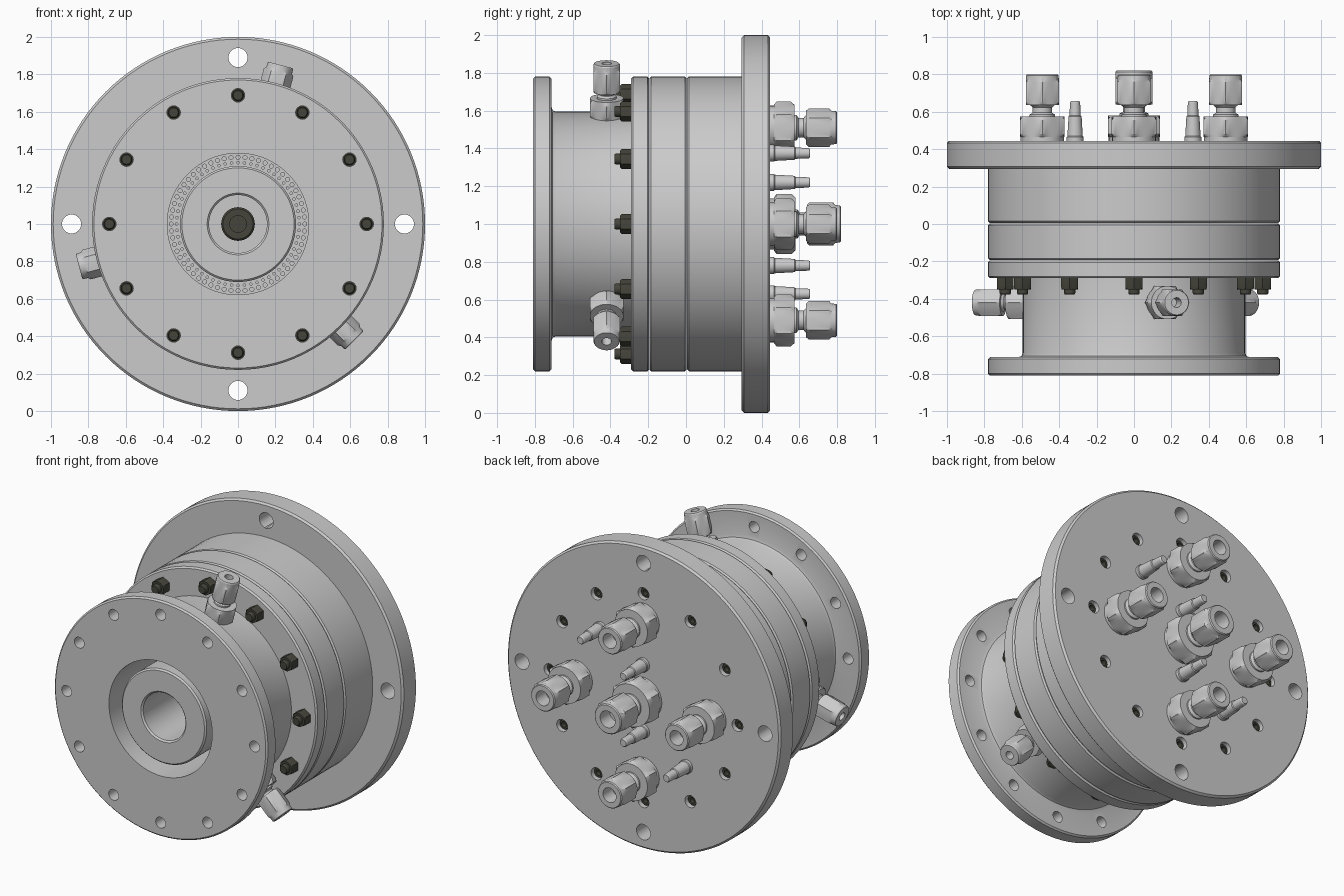
import bpy, bmesh
from math import sin, cos, pi, radians
from mathutils import Matrix, Vector

if "Cube" in bpy.data.objects:
    bpy.data.objects.remove(bpy.data.objects["Cube"])

dark = bpy.data.materials.new("dark_steel")
dark.diffuse_color = (0.06, 0.06, 0.045, 1)
dark.use_nodes = True
dark.node_tree.nodes["Principled BSDF"].inputs["Base Color"].default_value = dark.diffuse_color


def frame(origin, axis, side):
    """Matrix sending local Z to axis and local X to side."""
    z, x = Vector(axis).normalized(), Vector(side).normalized()
    y = z.cross(x)
    m = Matrix((x, y, z)).transposed().to_4x4()
    m.translation = Vector(origin)
    return m


def along_y(x=0, z=1, y=0):
    return frame((x, y, z), (0, 1, 0), (0, 0, 1))


def ring(radius, count, y=0):
    return [along_y(radius * cos(2 * pi * i / count), 1 + radius * sin(2 * pi * i / count), y)
            for i in range(count)]


def lathe(name, profile, places=None, segs=96, hexr=None, mat=None):
    """Revolve a closed (radius, height) outline; hexr clips it to a hexagon."""
    bm = bmesh.new()
    for m in places or [along_y()]:
        rows = []
        for r, h in profile:
            row = []
            for i in range(segs):
                a = 2 * pi * i / segs
                rr = r
                if hexr:
                    rr = min(r, hexr * cos(pi / 6) / cos(a % (pi / 3) - pi / 6))
                row.append(bm.verts.new(m @ Vector((rr * cos(a), rr * sin(a), h))))
            rows.append(row)
        n = len(profile)
        for k in range(n):
            if profile[k][0] == 0 and profile[(k + 1) % n][0] == 0:
                continue
            a, b = rows[k], rows[(k + 1) % n]
            for i in range(segs):
                j = (i + 1) % segs
                bm.faces.new((a[i], a[j], b[j], b[i]))
    bmesh.ops.remove_doubles(bm, verts=bm.verts, dist=1e-5)
    bmesh.ops.recalc_face_normals(bm, faces=bm.faces)
    me = bpy.data.meshes.new(name)
    bm.to_mesh(me)
    bm.free()
    ob = bpy.data.objects.new(name, me)
    bpy.context.collection.objects.link(ob)
    if mat:
        me.materials.append(mat)
    smooth(ob)
    return ob


def smooth(ob):
    bpy.ops.object.select_all(action='DESELECT')
    ob.select_set(True)
    bpy.context.view_layer.objects.active = ob
    bpy.ops.object.shade_smooth_by_angle(angle=radians(25))


def drill(ob, radius, h0, h1, places, segs=24):
    cutter = lathe("cutter", [(0, h0), (radius, h0), (radius, h1), (0, h1)], places, segs)
    cutter.hide_render = True
    mod = ob.modifiers.new("holes", 'BOOLEAN')
    mod.operation, mod.solver, mod.object = 'DIFFERENCE', 'EXACT', cutter
    bpy.context.view_layer.objects.active = ob
    bpy.ops.object.modifier_apply(modifier=mod.name)
    bpy.data.objects.remove(cutter)
    smooth(ob)


def disc(r, y0, y1, b):
    return [(0, y0), (r - b, y0), (r, y0 + b), (r, y1 - b), (r - b, y1), (0, y1)]


# Front chamber: flange, barrel and clamping flange
chamber = lathe("front_chamber", [
    (.378, -.81), (.77, -.81), (.78, -.80), (.78, -.722), (.77, -.712), (.62, -.712),
    (.602, -.706), (.595, -.69), (.595, -.29), (.77, -.29), (.78, -.28), (.78, -.205),
    (.77, -.195), (.378, -.195)])
drill(chamber, .036, -.9, -.65, ring(.688, 12))

# Perforated face at the bottom of the annular gap
face = lathe("perforated_face", [(0, -.26), (.39, -.26), (.39, -.2), (0, -.2)])
drill(face, .011, -.3, -.225, ring(.357, 60), 10)
drill(face, .007, -.3, -.225, ring(.328, 60), 10)

# Hollow centre body and the dark plug in its bore
lathe("centre_body", [(0, -.30), (.155, -.30), (.155, -.77), (.165, -.78), (.30, -.78),
                      (.31, -.77), (.31, -.24), (0, -.24)])
lathe("bore_plug", [(0, -.33), (.045, -.33), (.045, -.37), (.08, -.37), (.09, -.36),
                    (.09, -.29), (0, -.29)], segs=36, mat=dark)

# Stacked rings and the back plate
lathe("middle_ring", disc(.78, -.193, .003, .009))
lathe("rear_housing", disc(.78, .006, .31, .009))
plate = lathe("back_plate", disc(1.0, .295, .445, .012), segs=128)
drill(plate, .051, .2, .5, ring(.89, 4), 32)
drill(plate, .040, .375, .5, ring(.688, 12))

# Clamping bolts: nuts and stud ends in front, socket heads behind
lathe("bolt_nuts", [(0, -.35), (.044, -.35), (.052, -.34), (.052, -.285), (0, -.285)],
      ring(.688, 12), 36, .052, dark)
lathe("bolt_ends", [(0, -.378), (.025, -.378), (.03, -.37), (.03, -.34), (0, -.34)],
      ring(.688, 12), 20, mat=dark)
lathe("bolt_heads", [(0, .395), (.018, .395), (.018, .425), (.03, .425), (.034, .42),
                     (.034, .37), (0, .37)], ring(.688, 12), 24, mat=dark)


def fitting(name, places, base_r, base_h, nut_r, nut_h0, nut_h1, neck_r, bore_r):
    """Tube fitting: collar, hex base, neck, hex nut with round tip and bore."""
    f, g = base_r * .87, nut_r * .87
    lathe(name + "_collars", [(0, -.01), (f * .97, -.01), (f * .97, .03), (0, .03)], places, 36)
    lathe(name + "_bases", [(0, .02), (f, .02), (base_r, .035), (base_r, base_h - .02),
                            (f, base_h), (0, base_h)], places, 48, base_r)
    lathe(name + "_necks", [(0, base_h - .02), (neck_r * 1.3, base_h - .02),
                            (neck_r * 1.3, base_h + .01), (neck_r, base_h + .02),
                            (neck_r, nut_h0 - .012), (neck_r * 1.25, nut_h0),
                            (neck_r * 1.25, nut_h0 + .03), (0, nut_h0 + .03)], places, 32)
    tip = nut_h1 - .03
    lathe(name + "_nuts", [(0, nut_h0), (g, nut_h0), (nut_r, nut_h0 + .015),
                           (nut_r, tip - .012), (g, tip), (g * .98, nut_h1 - .006),
                           (g * .92, nut_h1), (bore_r, nut_h1), (bore_r, nut_h1 - .1),
                           (0, nut_h1 - .1)], places, 48, nut_r)


# Five tube fittings on the back, in a cross
fitting("centre_fitting", [along_y(y=.445)], .16, .135, .115, .195, .375, .06, .055)
fitting("outer_fitting", [along_y(x, z, .445) for x, z in
                          ((.49, 1), (-.49, 1), (0, 1.51), (0, .49))],
        .138, .13, .102, .19, .355, .052, .048)

# Three radial fittings around the barrel
radial = []
for deg in (75, 195, 315):
    c, s = cos(radians(deg)), sin(radians(deg))
    radial.append(frame((.57 * c, -.42, 1 + .57 * s), (c, 0, s), (-s, 0, c)))
fitting("radial_fitting", radial, .102, .12, .082, .155, .31, .04, .026)

# Four slim stepped probes on the back
lathe("probes", [(0, -.01), (.045, -.01), (.045, .02), (.041, .025), (.035, .13),
                 (.03, .135), (.027, .205), (.022, .212), (0, .212)],
      [along_y(x, z, .445) for x, z in ((.315, 1.375), (0, 1.22), (0, .78), (-.315, .63))], 24)
